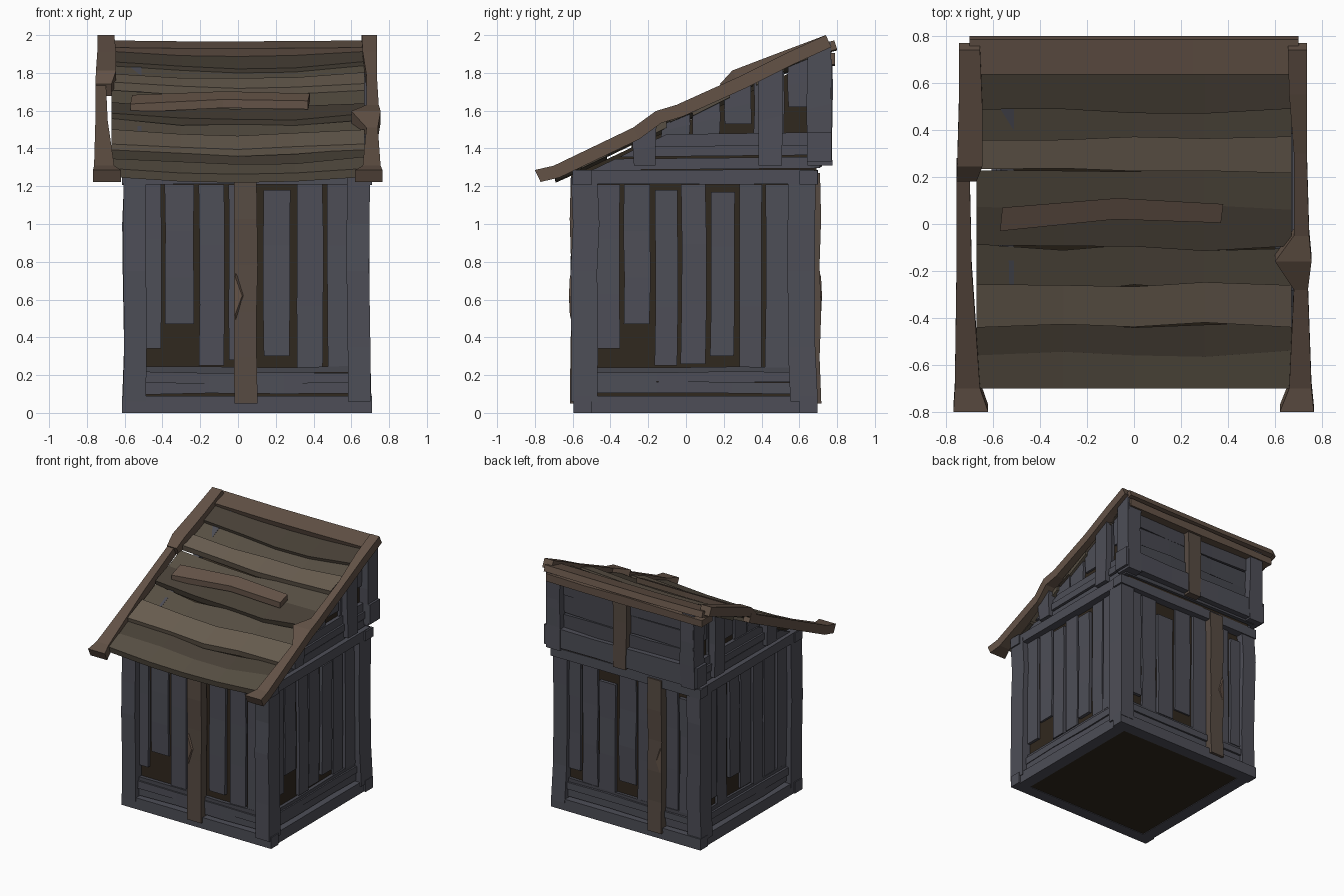
import bpy, bmesh, random

if "Cube" in bpy.data.objects:
    bpy.data.objects.remove(bpy.data.objects["Cube"])
random.seed(7)


def material(name, rgb):
    m = bpy.data.materials.new(name)
    m.diffuse_color = (*rgb, 1)
    m.use_nodes = True
    m.node_tree.nodes["Principled BSDF"].inputs["Base Color"].default_value = m.diffuse_color
    return m


GREY = material("grey wood", (0.075, 0.076, 0.095))
SLATE = material("dark grey wood", (0.062, 0.063, 0.078))
RUST = material("worn wood", (0.095, 0.07, 0.055))
BROWN = material("brown wood", (0.125, 0.085, 0.062))
ROOF = material("roof wood", (0.095, 0.078, 0.056))
ROOF_LIGHT = material("light roof wood", (0.14, 0.11, 0.08))
ROOF_DARK = material("dark roof wood", (0.065, 0.052, 0.038))
DARK = material("dark interior", (0.03, 0.021, 0.013))


def loft(name, rings, mat):
    """Closed flat-shaded solid through rings of equal point count."""
    bm = bmesh.new()
    vs = [[bm.verts.new(p) for p in r] for r in rings]
    n = len(rings[0])
    for a, b in zip(vs, vs[1:]):
        for i in range(n):
            bm.faces.new((a[i], a[(i + 1) % n], b[(i + 1) % n], b[i]))
    bm.faces.new(vs[0])
    bm.faces.new(vs[-1])
    bmesh.ops.recalc_face_normals(bm, faces=bm.faces)
    me = bpy.data.meshes.new(name)
    bm.to_mesh(me)
    bm.free()
    me.materials.append(mat)
    ob = bpy.data.objects.new(name, me)
    bpy.context.collection.objects.link(ob)
    return ob


def box(name, x0, x1, y0, y1, z0, z1, mat):
    return loft(name, [[(x0, y0, z), (x1, y0, z), (x1, y1, z), (x0, y1, z)] for z in (z0, z1)], mat)


# wall mapping: u runs along the wall, d is outward depth
WALL = {
    "front": lambda u, d, z: (u, -0.59 - d, z),
    "back": lambda u, d, z: (u, 0.69 + d, z),
    "right": lambda u, d, z: (0.69 + d, u, z),
    "left": lambda u, d, z: (-0.60 - d, u, z),
}


def jit(a):
    return random.uniform(-a, a)


def upright(name, wall, u0, u1, z0, z1, d0, d1, mat, wob=0.006, segs=3):
    """Vertical board; z1 may be a pair for a slanted top."""
    za, zb = z1 if isinstance(z1, tuple) else (z1, z1)
    f, rings = WALL[wall], []
    for i in range(segs + 1):
        t = i / segs
        a, b, o = jit(wob), jit(wob), jit(wob)
        p, q = z0 + (za - z0) * t, z0 + (zb - z0) * t
        rings.append([f(u0 + a, d0, p), f(u1 + b, d0, q), f(u1 + b, d1 + o, q), f(u0 + a, d1 + o, p)])
    return loft(name, rings, mat)


def rail(name, wall, u0, u1, z0, z1, d0, d1, mat, wob=0.006, segs=3):
    """Horizontal board along a wall."""
    f, rings = WALL[wall], []
    for i in range(segs + 1):
        u = u0 + (u1 - u0) * i / segs
        a, b, o = jit(wob), jit(wob), jit(wob)
        rings.append([f(u, d0, z0 + a), f(u, d0, z1 + b), f(u, d1 + o, z1 + b), f(u, d1 + o, z0 + a)])
    return loft(name, rings, mat)


def top(y):
    """Height of the roof slope."""
    return 2.0 - 0.48 * (0.74 - y)


# dark core: lower box and sloped loft
box("inner_core", -0.54, 0.63, -0.53, 0.63, 0.005, 1.26, DARK)
loft("upper_core", [[(x, -0.53, 1.25), (x, 0.69, 1.25), (x, 0.69, top(0.69) - 0.11), (x, -0.53, top(-0.53) - 0.10)]
                    for x in (-0.54, 0.63)], DARK)

# wall planks: u0, u1, bottom, top
PLANKS = {
    "front": [(-.50, -.405, .34, 1.21), (-.385, -.235, .47, 1.21), (-.205, -.07, .25, 1.21), (-.05, .0, .28, 1.21),
              (.135, .275, .30, 1.18), (.31, .45, .24, 1.21), (.475, .60, .24, 1.21)],
    "right": [(-.48, -.35, .34, 1.21), (-.33, -.19, .47, 1.21), (-.165, -.045, .25, 1.18), (-.025, .105, .26, 1.21),
              (.13, .255, .30, 1.17), (.28, .40, .24, 1.21), (.42, .56, .24, 1.21)],
    "back": [(-.51, -.40, .24, 1.15), (-.38, -.25, .24, 1.21), (-.17, -.03, .24, 1.21), (-.01, .14, .34, 1.21),
             (.17, .31, .24, 1.10), (.33, .46, .24, 1.21), (.48, .60, .33, 1.21)],
    "left": [(-.48, -.35, .24, 1.21), (-.33, -.19, .24, 1.21), (-.165, -.045, .24, 1.18), (-.025, .105, .26, 1.21),
             (.13, .255, .40, 1.21), (.28, .40, .24, 1.21), (.42, .56, .32, 1.21)],
}
for w, planks in PLANKS.items():
    for i, (a, b, z0, z1) in enumerate(planks):
        upright(f"{w}_plank_{i}", w, a, b, z0, z1, -0.09, -0.035 - 0.008 * (i % 2), GREY, 0.004)
    lo, hi = (-0.55, 0.64)
    rail(f"{w}_skirt_low", w, lo, hi, 0.10, 0.165, -0.10, -0.03, GREY)
    rail(f"{w}_skirt_mid", w, lo, hi, 0.16, 0.215, -0.10, -0.02, GREY)
    rail(f"{w}_skirt_high", w, lo, hi, 0.21, 0.245, -0.10, -0.035, SLATE)
    # sill and head beams around the base and the eaves
    a, b = (-0.615, 0.71) if w in ("front", "back") else (-0.585, 0.68)
    rail(f"{w}_sill", w, a, b, 0.0, 0.09, -0.09, 0.005, GREY, 0.0)
    rail(f"{w}_head_beam", w, a, b, 1.21, 1.285, -0.09, 0.008, GREY, 0.003)

# corner posts, slightly bowed
for nx, x0, x1 in (("left", -0.61, -0.49), ("right", 0.58, 0.70)):
    for ny, y0, y1 in (("front", -0.605, -0.465), ("back", 0.545, 0.69)):
        rings = []
        for z in (0.06, 0.35, 0.75, 1.0, 1.25):
            a, b = jit(0.008), jit(0.008)
            rings.append([(x0 + a, y0 + b, z), (x1 + a, y0 + b, z), (x1 + a, y1 + b, z), (x0 + a, y1 + b, z)])
        loft(f"{ny}_{nx}_post", rings, GREY)

# middle posts with splinters
for w, u in (("front", 0.04), ("back", -0.22)):
    upright(f"{w}_middle_post", w, u - 0.06, u + 0.06, 0.05, 1.27, -0.05, 0.022, RUST, 0.005, 5)
    f = WALL[w]
    loft(f"{w}_splinter", [[f(u - 0.05, 0.015, 0.75), f(u - 0.01, 0.015, 0.62), f(u - 0.05, 0.015, 0.48)],
                           [f(u - 0.055, 0.025, 0.72), f(u - 0.018, 0.03, 0.62), f(u - 0.055, 0.025, 0.52)]], BROWN)

# gables on both sides
for w in ("right", "left"):
    for i, (z0, z1, d) in enumerate(((1.285, 1.345, -.025), (1.355, 1.41, -.015), (1.405, 1.475, -.03))):
        f = WALL[w]
        s = -0.53 + (z0 - 1.27) / 0.48
        e = s + (z1 - z0) / 0.48
        loft(f"{w}_gable_rail_{i}", [[f(s, k, z0), f(0.68, k, z0 + .01), f(0.68, k, z1 + .01), f(e, k, z1)]
                                     for k in (-0.09, d)], GREY)
    for i, (a, b, z0) in enumerate(((-.13, .02, 1.46), (.035, .18, 1.46), (.205, .345, 1.53), (.36, .52, 1.46),
                                    (.54, .66, 1.62))):
        upright(f"{w}_gable_plank_{i}", w, a, b, z0, (top(a) - .06, top(b) - .06), -0.09, -0.04, GREY, 0.003, 2)
    for i, (a, b) in enumerate(((-.28, -.16), (.385, .51), (.64, .77))):
        upright(f"{w}_gable_post_{i}", w, a, b, 1.31, (top(a) - .05, top(b) - .05), -0.09, 0.012, GREY, 0.005, 2)

# upper back wall
for i in range(4):
    z = 1.30 + i * 0.145
    rail(f"upper_back_plank_{i}", "back", -0.58, 0.67, z, z + 0.14, -0.03, 0.025 + 0.01 * (i % 2), SLATE, 0.008)
rail("upper_back_beam", "back", -0.635, 0.72, 1.325, 1.48, -0.05, 0.075, GREY, 0.006)
for n, u, m in (("left", -0.55, GREY), ("middle", 0.05, RUST), ("right", 0.64, GREY)):
    upright(f"upper_back_{n}_post", "back", u - 0.06, u + 0.06, 1.31, 1.87, -0.04, 0.083, m, 0.006)
rail("back_eave_beam", "back", -0.69, 0.69, 1.84, 1.90, -0.04, 0.10, BROWN, 0.006, 4)

# lapped roof planks: y front, y back, lift front, lift back
ROWS = [(-.70, -.55, -.015, -.03, ROOF), (-.57, -.43, -.035, -.045, ROOF_DARK), (-.42, -.26, -.01, -.02, ROOF_LIGHT),
        (-.28, -.10, -.04, -.045, ROOF), (-.11, .07, -.015, -.035, ROOF_DARK), (.05, .23, -.04, -.045, ROOF),
        (.22, .37, -.005, -.02, ROOF_LIGHT), (.35, .51, -.04, -.045, ROOF), (.49, .66, -.02, -.04, ROOF_DARK)]
for i, (y0, y1, l0, l1, m) in enumerate(ROWS):
    rings = []
    for x in (-0.67, -0.30, 0.0, 0.30, 0.67):
        sag = -0.03 * (1 - (x / 0.67) ** 2)
        a = y0 + (jit(0.025) if i else 0)
        b = y1 + jit(0.015)
        za, zb = top(a) + l0 + sag, top(b) + l1 + sag
        rings.append([(x, a, za), (x, b, zb), (x, b, zb - .04), (x, a + .01, za - .045)])
    loft(f"roof_plank_{i}", rings, m)

# loose patch board and ridge board
loft("roof_patch_board", [[(x, y, top(y) + .005), (x + .01, y + w, top(y + w) + .005), (x + .01, y + w, top(y + w) - .04),
                           (x, y, top(y) - .04)]
                          for x, y, w in ((-.57, -.03, .10), (-.08, .02, .09), (.37, .005, .08))], BROWN)
loft("ridge_board", [[(x, .635, top(.635) - .015 + s), (x, .785, 1.972 + s), (x, .80, 1.925 + s), (x, .65, top(.65) - .07 + s)]
                     for x, s in ((-.70, 0), (-.2, -.006), (.25, -.004), (.70, 0))], BROWN)


# sloping verge boards: y, lift, inner x, outer x
def verge(name, pts, side, thick=0.075):
    loft(name, [[(side * i, y, top(y) + l), (side * o, y, top(y) + l), (side * o, y + .03, top(y) + l - thick + .012),
                 (side * i, y + .03, top(y) + l - thick + .012)] for y, l, i, o in pts], BROWN)


verge("left_verge_lower", [(-.80, .025, .62, .768), (-.70, 0, .655, .762), (-.2, 0, .69, .755), (.25, 0, .70, .755)], -1)
verge("left_verge_upper", [(.18, .01, .67, .755), (.245, .05, .645, .752), (.5, .025, .645, .745), (.74, 0, .655, .745)], -1)
verge("right_verge", [(-.80, .025, .62, .765), (-.70, 0, .66, .755), (-.28, 0, .68, .74), (-.16, .03, .60, .755),
                      (-.05, .01, .68, .745), (.3, 0, .68, .735), (.55, .005, .66, .735), (.74, 0, .655, .735)], 1)
